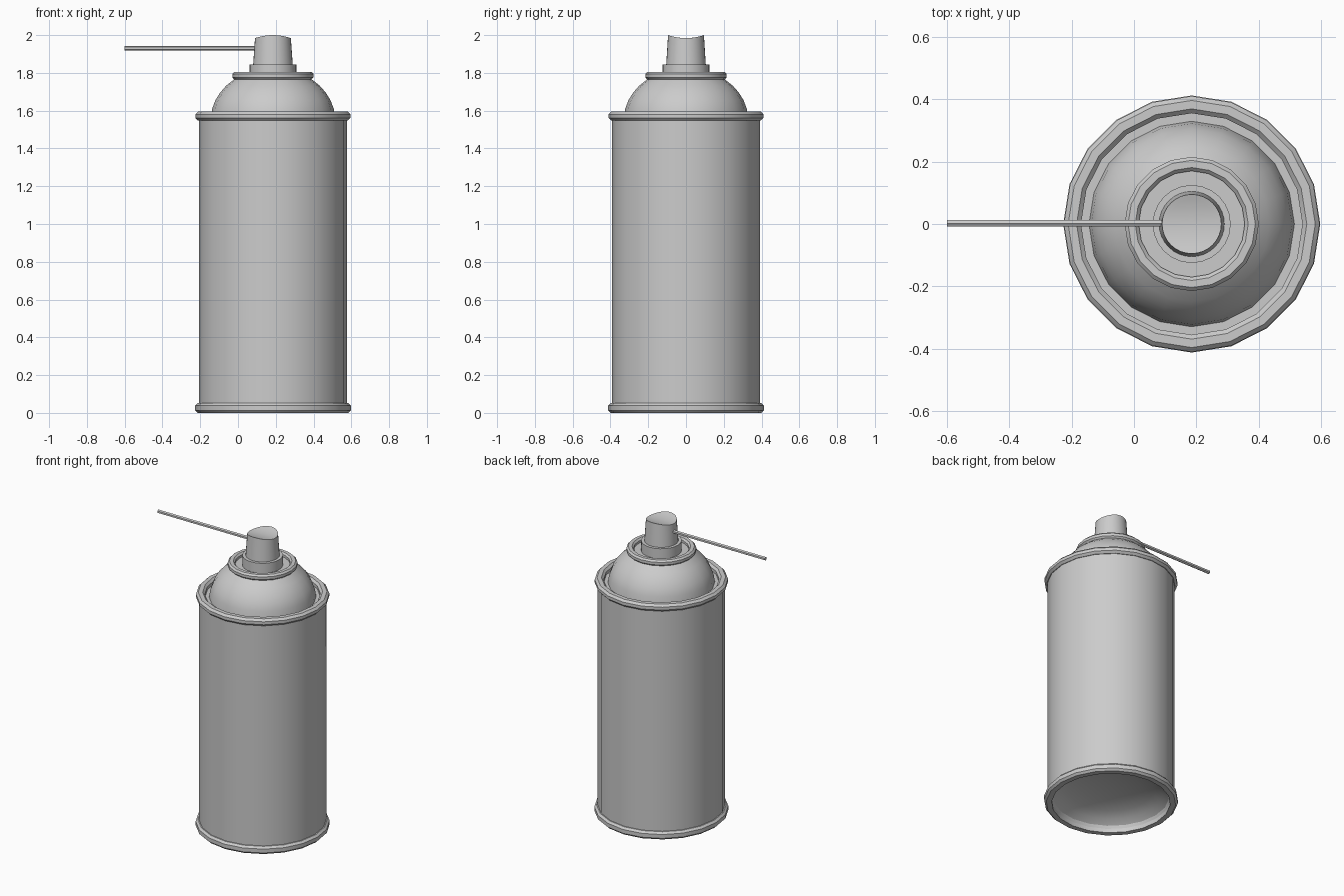
import bpy
import bmesh
import math
from mathutils import Matrix, Vector

if "Cube" in bpy.data.objects:
    bpy.data.objects.remove(bpy.data.objects["Cube"], do_unlink=True)

AXIS_X = 0.185   # the can sits off centre because the straw sticks out

metal = bpy.data.materials.new("plain grey")
metal.use_nodes = True
GREY = (0.6, 0.6, 0.6, 1)
metal.diffuse_color = GREY
metal.node_tree.nodes["Principled BSDF"].inputs["Base Color"].default_value = GREY


def finish(name, bm, angle=30):
    """Turn a bmesh into a smooth-shaded object with sharp creases."""
    bmesh.ops.remove_doubles(bm, verts=bm.verts, dist=0.0005)
    bmesh.ops.recalc_face_normals(bm, faces=bm.faces)
    mesh = bpy.data.meshes.new(name)
    bm.to_mesh(mesh)
    bm.free()
    mesh.materials.append(metal)
    obj = bpy.data.objects.new(name, mesh)
    bpy.context.collection.objects.link(obj)
    bpy.ops.object.select_all(action='DESELECT')
    obj.select_set(True)
    bpy.context.view_layer.objects.active = obj
    bpy.ops.object.shade_smooth_by_angle(angle=math.radians(angle))
    return obj


def lathe(profile, sides=20, closed=False):
    """Spin a (radius, height) profile around the can's axis."""
    bm = bmesh.new()
    verts = [bm.verts.new((AXIS_X + r, 0, z)) for r, z in profile]
    pairs = list(zip(verts, verts[1:]))
    if closed:
        pairs.append((verts[-1], verts[0]))
    edges = [bm.edges.new(p) for p in pairs]
    bmesh.ops.spin(bm, geom=verts + edges, cent=(AXIS_X, 0, 0), axis=(0, 0, 1),
                   angle=math.tau, steps=sides)
    return bm


def arc(r0, z0, r1, z1, steps=6):
    """Quarter-ellipse points from a wide low end to a narrow high end."""
    turns = [math.pi / 2 * i / steps for i in range(steps + 1)]
    return [(r1 + (r0 - r1) * math.cos(t), z0 + (z1 - z0) * math.sin(t)) for t in turns]


def rolled_rim(name, inner, outer, low, high, bevel):
    """Rolled seam: a ring with chamfered edges."""
    finish(name, lathe([
        (inner, low), (outer - bevel, low), (outer, low + bevel),
        (outer, high - bevel), (outer - bevel, high),
        (inner + bevel, high), (inner, high - bevel)], closed=True))


# Can body with a hollow, domed underside
underside = arc(0.37, 0.015, 0, 0.13)[::-1]
finish("can_body", lathe(underside + [(0.392, 0.03), (0.392, 1.56), (0, 1.56)]))

# Rolled seams at the bottom and top of the body
rolled_rim("bottom_rim", 0.365, 0.412, 0, 0.052, 0.013)
rolled_rim("top_rim", 0.355, 0.41, 1.547, 1.595, 0.014)

# Shoulder dome
shoulder = [(0.33, 1.555), (0.322, 1.61), (0.305, 1.655), (0.28, 1.695),
            (0.248, 1.732), (0.2, 1.77), (0, 1.77)]
finish("shoulder_dome", lathe(shoulder), 35)

# Valve cup seam and its sunken floor
rolled_rim("valve_cup_rim", 0.17, 0.215, 1.765, 1.805, 0.011)
finish("valve_cup_floor", lathe([(0, 1.765), (0.175, 1.765), (0.175, 1.778), (0, 1.778)]))

# Collar under the spray button
finish("nozzle_collar", lathe([(0, 1.77), (0.125, 1.77), (0.125, 1.845), (0, 1.845)], 24))

# Spray button with a finger scoop running across the top
TOP_R = 0.095
cap = [(TOP_R * (1 - i / 5), 2.0) for i in range(6)]
button = lathe([(0, 1.84), (0.105, 1.84)] + cap, 32)
for v in button.verts:
    if v.co.z > 1.9:
        v.co.z -= 0.016 * (1 - (v.co.y / TOP_R) ** 2)
finish("spray_button", button)

# Thin straw pointing sideways out of the button
straw = bmesh.new()
start, end = -0.6, 0.11
bmesh.ops.create_cone(straw, cap_ends=True, segments=6, radius1=0.012, radius2=0.012,
                      depth=end - start,
                      matrix=Matrix.Translation(Vector(((start + end) / 2, 0.002, 1.93)))
                      @ Matrix.Rotation(math.pi / 2, 4, 'Y') @ Matrix.Rotation(math.pi / 2, 4, 'Z'))
finish("straw", straw)
